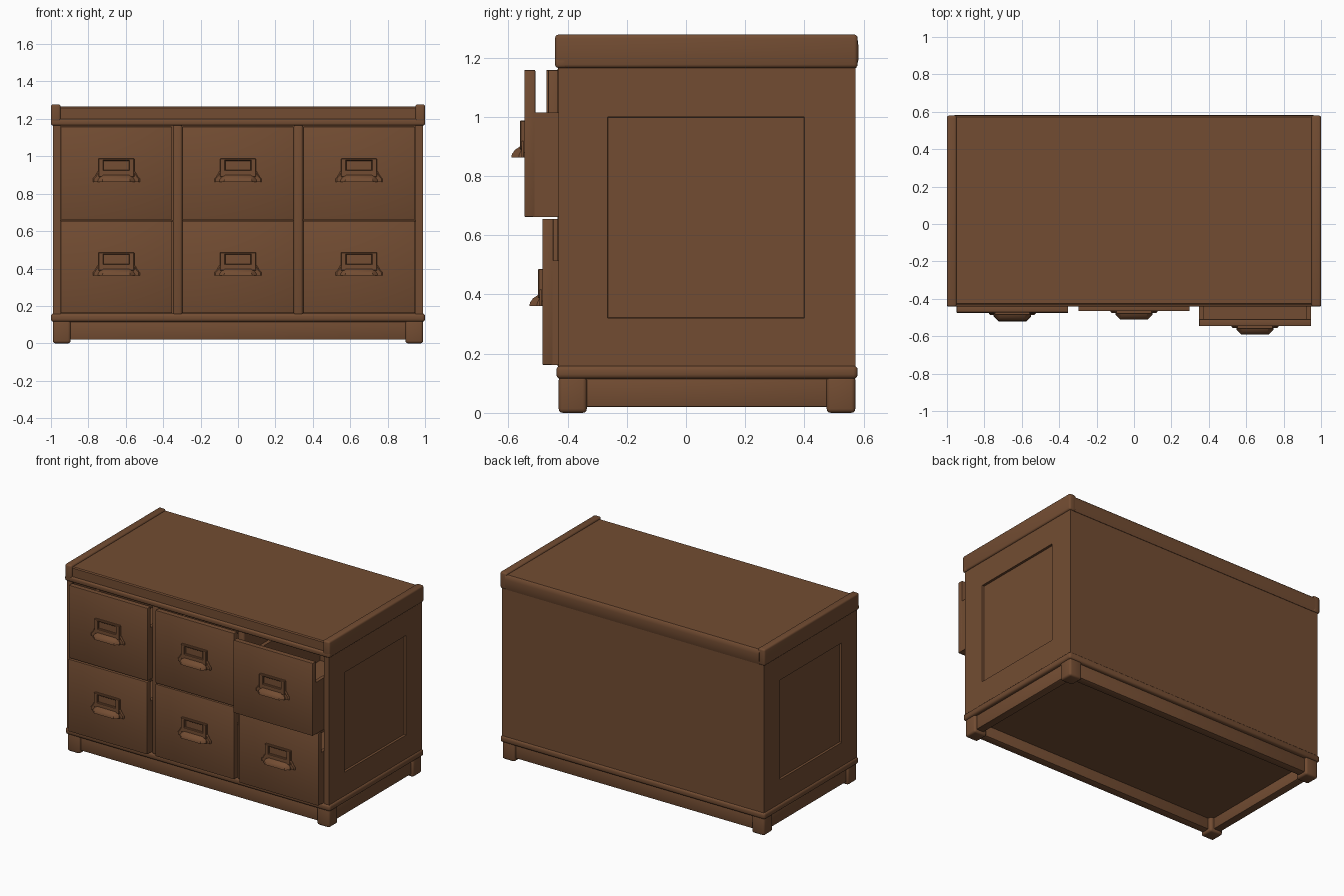
import bpy, bmesh, math

if "Cube" in bpy.data.objects:
    bpy.data.objects.remove(bpy.data.objects["Cube"], do_unlink=True)

BROWN = (0.17, 0.073, 0.032, 1)
wood = bpy.data.materials.new("brown wood")
wood.use_nodes = True
wood.diffuse_color = BROWN
bsdf = wood.node_tree.nodes["Principled BSDF"]
bsdf.inputs["Base Color"].default_value = BROWN
bsdf.inputs["Roughness"].default_value = 0.7


def finish(name, bm, bevel=0, segments=3):
    bmesh.ops.recalc_face_normals(bm, faces=bm.faces)
    if bevel:
        bmesh.ops.bevel(bm, geom=bm.edges[:], offset=bevel, segments=segments,
                        profile=0.5, affect='EDGES')
    mesh = bpy.data.meshes.new(name)
    bm.to_mesh(mesh)
    bm.free()
    mesh.materials.append(wood)
    obj = bpy.data.objects.new(name, mesh)
    bpy.context.collection.objects.link(obj)
    bpy.ops.object.select_all(action='DESELECT')
    obj.select_set(True)
    bpy.context.view_layer.objects.active = obj
    bpy.ops.object.shade_smooth_by_angle(angle=math.radians(35))


def add_box(bm, x, y, z):
    verts = bmesh.ops.create_cube(bm, size=1)["verts"]
    for v in verts:
        v.co = [(a + b) / 2 + c * (b - a) for (a, b), c in zip((x, y, z), v.co)]


def box(name, x, y, z, bevel=0, segments=3):
    bm = bmesh.new()
    add_box(bm, x, y, z)
    finish(name, bm, bevel, segments)


def prism_x(name, profile, x0, x1):
    """Extrude a (y, z) profile along x."""
    bm = bmesh.new()
    face = bm.faces.new([bm.verts.new((x0, y, z)) for y, z in profile])
    new = bmesh.ops.extrude_face_region(bm, geom=[face])["geom"]
    bmesh.ops.translate(bm, vec=(x1 - x0, 0, 0),
                        verts=[g for g in new if isinstance(g, bmesh.types.BMVert)])
    finish(name, bm)


def mirrored(x, side):
    return tuple(sorted((x[0] * side, x[1] * side)))


SIDES = (("left", 1), ("right", -1))


def side_wall(name, side):
    """Cabinet side with a sunken rectangular panel."""
    bm = bmesh.new()
    add_box(bm, mirrored((0.95, 0.99), side), (-0.43, 0.565), (0.15, 1.17))
    bm.faces.ensure_lookup_table()
    bm.normal_update()
    outer = max(bm.faces, key=lambda f: f.normal.x * side)
    bmesh.ops.inset_region(bm, faces=[outer], thickness=0.1)
    for v in outer.verts:
        v.co.y = -0.265 if v.co.y < 0.07 else 0.40
        v.co.z = 0.32 if v.co.z < 0.66 else 1.0
    bmesh.ops.inset_region(bm, faces=[outer], thickness=0.003, depth=-0.014)
    finish(name, bm)


# Carcass
for label, s in SIDES:
    side_wall(label + "_side_wall", s)
    box(label + "_divider", mirrored((0.30, 0.345), s), (-0.42, 0.56), (0.15, 1.17))
    box(label + "_divider_trim", mirrored((0.298, 0.347), s), (-0.434, -0.40),
        (0.15, 1.17), 0.012)
box("back_panel", (-0.988, 0.988), (0.545, 0.572), (0.15, 1.17))
box("drawer_shelf", (-0.96, 0.96), (-0.42, 0.55), (0.648, 0.66))

# Top
prism_x("top_board", [(-0.43, 1.165), (-0.43, 1.258), (-0.424, 1.265), (0.572, 1.267),
                      (0.58, 1.258), (0.583, 1.235), (0.583, 1.195), (0.575, 1.165)],
        -0.96, 0.96)
box("top_front_moulding", (-1, 1), (-0.442, -0.40), (1.165, 1.20), 0.01)
for label, s in SIDES:
    box(label + "_top_rail", mirrored((0.948, 1.0), s), (-0.442, 0.58),
        (1.165, 1.278), 0.012)

# Base
box("base_moulding", (-1, 1), (-0.438, 0.58), (0.115, 0.16), 0.015)
box("bottom_board", (-0.95, 0.95), (-0.39, 0.53), (0.095, 0.13))
for label, y in (("front", (-0.415, -0.36)), ("back", (0.50, 0.555))):
    box(label + "_skirt", (-0.94, 0.94), y, (0.02, 0.12), 0.005, 2)
    for side_label, s in SIDES:
        leg_y = (-0.43, -0.335) if label == "front" else (0.475, 0.572)
        box(f"{label}_{side_label}_leg", mirrored((0.895, 0.99), s), leg_y,
            (0, 0.125), 0.014)
for label, s in SIDES:
    box(label + "_skirt", mirrored((0.92, 0.975), s), (-0.38, 0.52), (0.02, 0.12),
        0.005, 2)


def pull_part(name, cx, y, cz, rows):
    """Loft rings given as (half width, depth, height)."""
    bm = bmesh.new()
    rings = []
    for half, depth, z in rows:
        corner = min(0.025, depth * 0.7)
        outline = [(-half, 0.002), (-half, corner - depth), (corner - half, -depth),
                   (half - corner, -depth), (half, corner - depth), (half, 0.002)]
        rings.append([bm.verts.new((cx + px, y + py, cz + z)) for px, py in outline])
    for a, b in zip(rings, rings[1:]):
        for i in range(6):
            j = (i + 1) % 6
            bm.faces.new((a[i], a[j], b[j], b[i]))
    bm.faces.new(rings[0])
    bm.faces.new(rings[-1])
    finish(name, bm)


def handle(name, cx, y, cz):
    """Label frame with a hooded finger pull below it."""
    bm = bmesh.new()
    back, front = y + 0.003, y - 0.015
    for s in (-1, 1):
        add_box(bm, mirrored((0.068, 0.096), s), (front, back), (-0.02, 0.078))
    add_box(bm, (-0.096, 0.096), (front, back), (0.066, 0.078))
    add_box(bm, (-0.096, 0.096), (front, back), (-0.02, 0.016))
    bmesh.ops.translate(bm, verts=bm.verts, vec=(cx, 0, cz))
    finish(name + "_label_frame", bm, 0.003, 1)
    pull_part(name + "_pull_flange", cx, y, cz,
              [(0.126, 0.01, -0.047), (0.126, 0.01, -0.03), (0.115, 0.01, -0.018),
               (0.1, 0.01, 0.008)])
    pull_part(name + "_pull_hood", cx, y, cz,
              [(0.1, 0.044, -0.047), (0.098, 0.042, -0.036), (0.088, 0.032, -0.022),
               (0.078, 0.012, -0.008)])


def drawer(name, x, z, y):
    """Open drawer box with a tall front panel; y is the front face."""
    x0, x1 = x
    z0, z1 = z
    box(name + "_front", x, (y, y + 0.037), z, 0.003, 2)
    bm = bmesh.new()
    rear = y + 0.92
    side_z = (z0, z0 + 0.352)
    add_box(bm, (x0, x0 + 0.025), (y + 0.03, rear), side_z)
    add_box(bm, (x1 - 0.025, x1), (y + 0.03, rear), side_z)
    add_box(bm, (x0 + 0.02, x1 - 0.02), (rear - 0.02, rear), side_z)
    add_box(bm, (x0 + 0.02, x1 - 0.02), (y + 0.03, rear), (z0, z0 + 0.02))
    finish(name + "_box", bm)
    handle(name, (x0 + x1) / 2, y, (z0 + z1) / 2)


# Drawers, some pulled out a little
columns = (("right", (-0.948, -0.353)), ("middle", (-0.297, 0.297)),
           ("left", (0.348, 0.946)))
rows = (("lower", (0.162, 0.655), (-0.476, -0.466, -0.485)),
        ("upper", (0.662, 1.158), (-0.472, -0.466, -0.546)))
for row, z, fronts in rows:
    for (column, x), y in zip(columns, fronts):
        drawer(f"{row}_{column}_drawer", x, z, y)
